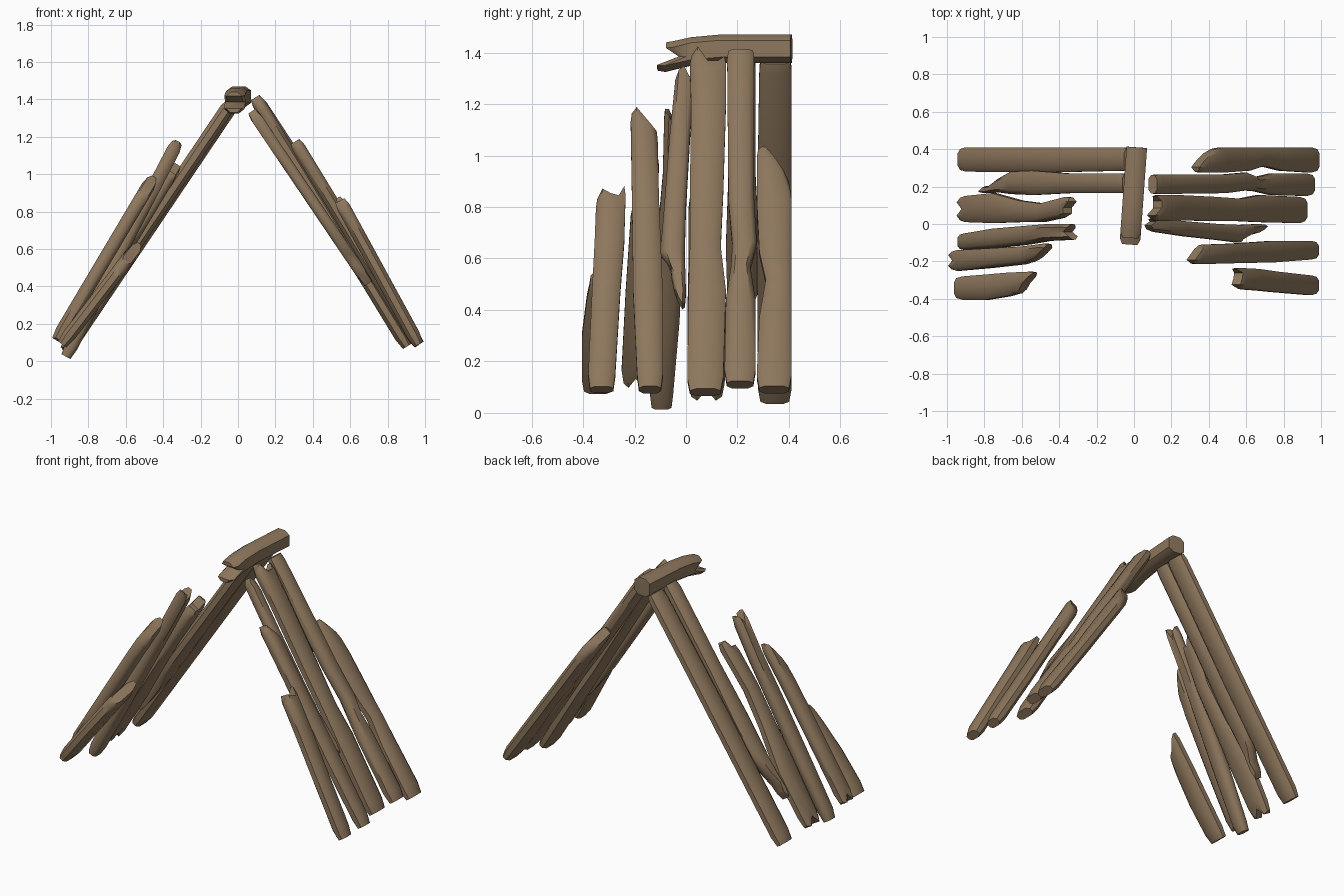
import bpy, bmesh
from mathutils import Vector

wood = bpy.data.materials.new("weathered_brown_wood")
wood.diffuse_color = (0.27, 0.185, 0.11, 1)

COLS = (0.0, 0.2, 0.5, 0.8, 1.0)      # columns across a board
EDGE = (0.45, 1.0, 1.0, 1.0, 0.45)    # thickness at each column


def board(name, base, tip, width_axis, stations, half, jag0=(0,) * 5, jag1=(0,) * 5,
          taper=(0.06, 0.04)):
    """Loft a chamfered board from base to tip.
    stations: (t, low, high) limits along width_axis; jags shift the end columns outward."""
    base, tip, w = Vector(base), Vector(tip), Vector(width_axis)
    length = (tip - base).length
    d = (tip - base) / length
    n = d.cross(w).normalized()

    # slim the very ends a little
    def slim(s, k):
        c, h = (s[1] + s[2]) / 2, (s[2] - s[1]) / 2 * k
        return (s[0], c - h, c + h, 0.75)
    a, b = stations[0], stations[-1]
    rings = [slim(a, 0.86), (taper[0] / length, a[1], a[2], 1.0)]
    rings += [(*s, 1.0) for s in stations[1:-1]]
    rings += [(1 - taper[1] / length, b[1], b[2], 1.0), slim(b, 0.92)]

    bm = bmesh.new()
    loops = []
    last = len(rings) - 1
    for r, (t, lo, hi, k) in enumerate(rings):
        up, down = [], []
        for i, u in enumerate(COLS):
            # the ring beside an end follows its jag so faces do not fold
            s = t * length
            if r < 2:
                s -= jag0[i]
            if r > last - 2:
                s += jag1[i]
            p = base + d * s + w * (lo + (hi - lo) * u)
            off = n * half * EDGE[i] * k
            up.append(bm.verts.new(p + off))
            down.append(bm.verts.new(p - off))
        loops.append(up + down[::-1])
    for p, q in zip(loops, loops[1:]):
        for i in range(10):
            j = (i + 1) % 10
            bm.faces.new((p[i], p[j], q[j], q[i]))
    for ring in (loops[0], loops[-1]):
        for i in range(4):
            bm.faces.new((ring[i], ring[i + 1], ring[8 - i], ring[9 - i]))
    bmesh.ops.recalc_face_normals(bm, faces=bm.faces)
    me = bpy.data.meshes.new(name)
    bm.to_mesh(me)
    bm.free()
    me.materials.append(wood)
    ob = bpy.data.objects.new(name, me)
    bpy.context.collection.objects.link(ob)
    bpy.ops.object.select_all(action='DESELECT')
    ob.select_set(True)
    bpy.context.view_layer.objects.active = ob
    bpy.ops.object.shade_smooth_by_angle(angle=0.8)


def plank(name, foot, top, stations, jag0=(0,) * 5, jag1=(0,) * 5, half=0.036):
    board(name, (foot[0], 0, foot[1]), (top[0], 0, top[1]), (0, 1, 0),
          stations, half, jag0, jag1)


# ridge beam with a split front end
board("ridge_beam", (0.015, 0.41, 0), (-0.02, -0.075, 0), (0, 0, 1),
      [(0, 1.36, 1.47), (0.57, 1.36, 1.47), (0.8, 1.35, 1.46), (1, 1.325, 1.445)],
      0.055, jag1=(0.035, 0.035, -0.05, 0, 0), taper=(0.0005, 0.03))

# right slope, back to front
plank("right_plank_1", (0.97, 0.09), (0.345, 1.0),
      [(0, 0.275, 0.41), (0.3, 0.285, 0.41), (0.46, 0.31, 0.41), (0.58, 0.285, 0.41),
       (0.8, 0.275, 0.41), (1, 0.275, 0.405)], jag1=(0.02, 0.03, -0.02, -0.08, -0.13))
plank("right_plank_2", (0.945, 0.11), (0.10, 1.40),
      [(0, 0.15, 0.27), (0.25, 0.155, 0.27), (0.35, 0.175, 0.25), (0.42, 0.18, 0.275),
       (0.55, 0.165, 0.265), (1, 0.16, 0.265)])
plank("right_plank_3", (0.905, 0.08), (0.11, 1.38),
      [(0, 0.005, 0.145), (0.3, 0.01, 0.155), (0.43, 0.015, 0.135), (0.6, 0.015, 0.145),
       (0.85, 0.02, 0.155), (1, 0.015, 0.155)], jag1=(0.0, 0.035, -0.03, -0.03, 0))
plank("right_plank_4", (0.68, 0.44), (0.085, 1.32),
      [(0, -0.06, 0.0), (0.2, -0.10, -0.005), (0.4, -0.085, 0.0), (0.7, -0.065, 0.015),
       (1, -0.045, 0.03)], jag0=(-0.1, -0.05, 0, 0.03, 0.03), jag1=(-0.04, 0, 0.02, -0.03, 0),
      half=0.03)
plank("right_plank_5", (0.965, 0.09), (0.325, 1.14),
      [(0, -0.19, -0.09), (0.35, -0.205, -0.09), (0.7, -0.21, -0.105), (1, -0.215, -0.11)],
      jag1=(0.02, 0.04, 0, -0.04, -0.06))
plank("right_plank_6", (0.965, 0.09), (0.55, 0.85),
      [(0, -0.38, -0.275), (0.5, -0.365, -0.255), (0.75, -0.355, -0.24), (1, -0.35, -0.235)],
      jag1=(-0.03, 0.01, -0.01, -0.02, 0.03))

# left slope, back to front
plank("left_plank_1", (-0.92, 0.05), (-0.03, 1.37),
      [(0, 0.28, 0.41), (0.5, 0.275, 0.41), (1, 0.285, 0.41)])
plank("left_plank_2", (-0.80, 0.25), (-0.04, 1.38),
      [(0, 0.165, 0.205), (0.11, 0.17, 0.24), (0.2, 0.16, 0.28), (0.35, 0.155, 0.285),
       (0.6, 0.165, 0.27), (1, 0.165, 0.27)], jag0=(0.02, 0.02, 0, -0.02, -0.03))
plank("left_plank_3", (-0.92, 0.07), (-0.345, 1.03),
      [(0, 0.01, 0.15), (0.3, 0.005, 0.165), (0.55, 0.01, 0.125), (0.75, 0.01, 0.11),
       (1, 0.03, 0.145)], jag0=(0, 0.01, -0.04, 0.01, 0), jag1=(-0.06, -0.02, -0.02, 0.03, 0.02))
plank("left_plank_4", (-0.92, 0.025), (-0.335, 1.15),
      [(0, -0.14, -0.05), (0.3, -0.13, -0.025), (0.6, -0.11, -0.01), (0.8, -0.09, 0.0),
       (1, -0.085, 0.0)], jag1=(0.03, 0.02, -0.04, 0, 0.02))
plank("left_plank_5", (-0.965, 0.12), (-0.46, 0.97),
      [(0, -0.25, -0.14), (0.4, -0.235, -0.13), (0.75, -0.215, -0.12), (1, -0.205, -0.105)],
      jag0=(0, 0.01, -0.03, 0.01, 0), jag1=(-0.15, -0.11, -0.05, 0, 0.02))
plank("left_plank_6", (-0.94, 0.09), (-0.545, 0.605),
      [(0, -0.405, -0.28), (0.4, -0.405, -0.27), (0.7, -0.385, -0.26), (1, -0.375, -0.255)],
      jag1=(-0.1, -0.08, -0.05, 0, 0.03))
